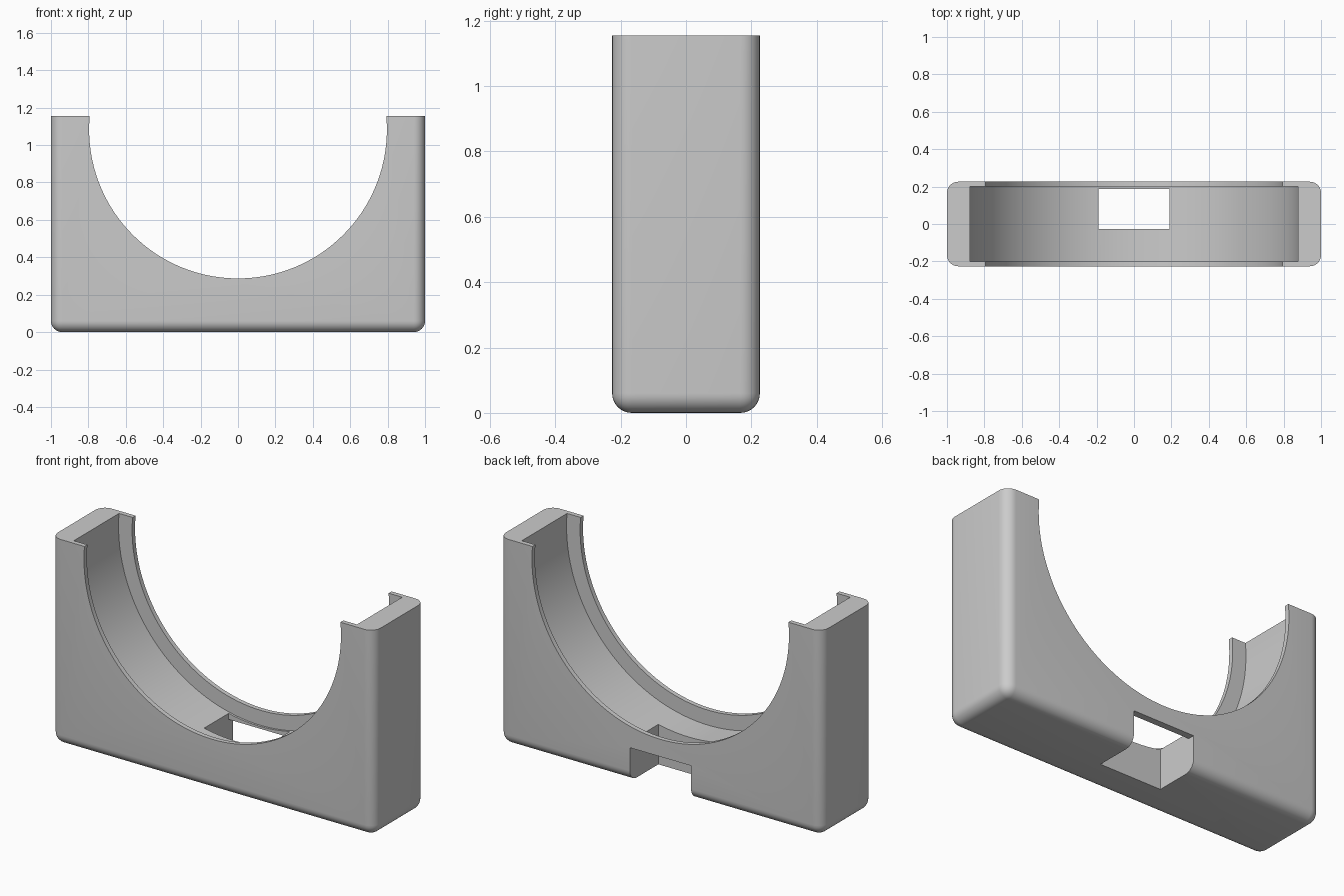
import bpy, bmesh, math
from mathutils import Matrix

cube = bpy.data.objects.get("Cube")
if cube:
    bpy.data.objects.remove(cube, do_unlink=True)

HALF_DEPTH = 0.226
HEIGHT = 1.155
AXIS_Z = 1.083

grey = bpy.data.materials.new("plain grey")
grey.use_nodes = True
colour = (0.6, 0.6, 0.6, 1)
grey.diffuse_color = colour
grey.node_tree.nodes["Principled BSDF"].inputs["Base Color"].default_value = colour


def add_object(name, bm):
    mesh = bpy.data.meshes.new(name)
    bm.to_mesh(mesh)
    bm.free()
    mesh.materials.append(grey)
    obj = bpy.data.objects.new(name, mesh)
    bpy.context.collection.objects.link(obj)
    return obj


def block(x, y0, y1, z0, z1):
    """Box from -x to x, y0 to y1, z0 to z1."""
    bm = bmesh.new()
    size = Matrix.Diagonal((2 * x, y1 - y0, z1 - z0, 1))
    place = Matrix.Translation((0, (y0 + y1) / 2, (z0 + z1) / 2))
    bmesh.ops.create_cube(bm, size=1, matrix=place @ size)
    return bm


def bore(radius, half_length):
    """Cylinder lying along y on the ring axis."""
    bm = bmesh.new()
    bmesh.ops.create_cone(
        bm, cap_ends=True, segments=144, radius1=radius, radius2=radius,
        depth=2 * half_length,
        matrix=Matrix.Translation((0, 0, AXIS_Z)) @ Matrix.Rotation(math.pi / 2, 4, "X"))
    return bm


# Body with every edge rounded except those around the flat top
bm = block(1, -HALF_DEPTH, HALF_DEPTH, 0, HEIGHT)
edges = [e for e in bm.edges if min(v.co.z for v in e.verts) < 0.01]
bmesh.ops.bevel(bm, geom=edges, offset=0.06, segments=8, profile=0.5, affect="EDGES")
body = add_object("cradle_body", bm)

# Cutters: round opening, wider groove between the lips, floor slot, rear slot
cutters = [
    add_object("opening_cutter", bore(0.796, 0.5)),
    add_object("groove_cutter", bore(0.88, 0.2)),
    add_object("floor_slot_cutter", block(0.19, -0.027, 0.188, -0.1, 0.35)),
    add_object("rear_slot_cutter", block(0.19, -0.027, 0.4, -0.1, 0.19)),
]
for cutter in cutters:
    cutter.hide_render = True
    mod = body.modifiers.new(cutter.name, "BOOLEAN")
    mod.operation = "DIFFERENCE"
    mod.solver = "EXACT"
    mod.object = cutter

# Apply the cuts, then drop the cutters
bpy.ops.object.select_all(action="DESELECT")
body.select_set(True)
bpy.context.view_layer.objects.active = body
for cutter in cutters:
    bpy.ops.object.modifier_apply(modifier=cutter.name)
    bpy.data.objects.remove(cutter, do_unlink=True)

bpy.ops.object.shade_smooth_by_angle(angle=math.radians(30))
